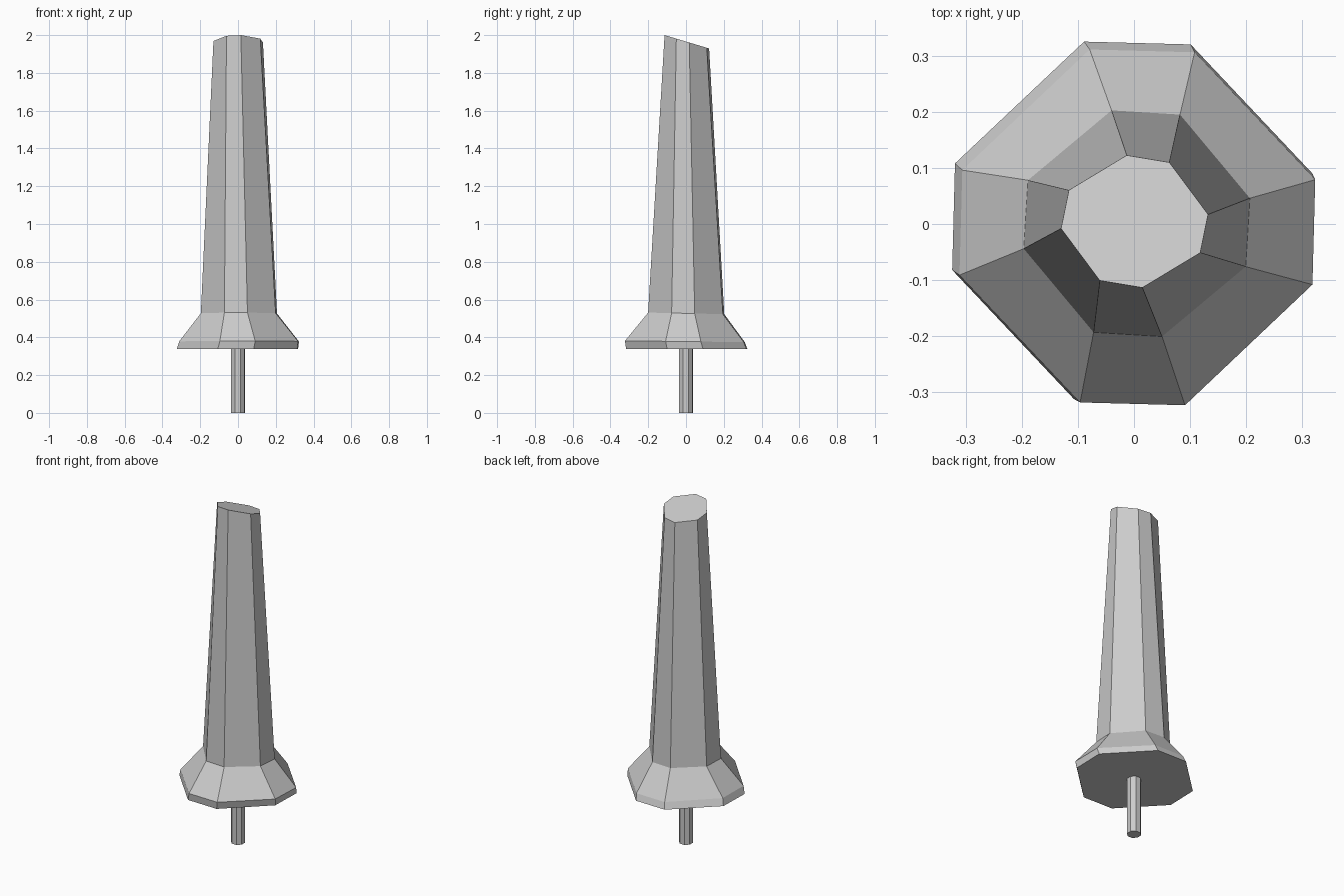
import bpy, bmesh

if "Cube" in bpy.data.objects:
    bpy.data.objects.remove(bpy.data.objects["Cube"])


def ring(a, b, z, centre=(0, 0), squash=1.0, slope=0.0):
    """Chamfered-square ring: corners a and b turned four times about the centre."""
    pts = []
    (ax, ay), (bx, by) = a, b
    for _ in range(4):
        for x, y in ((ax, ay), (bx, by)):
            py = y * squash + centre[1]
            pts.append((x + centre[0], py, z + slope * py))
        ax, ay, bx, by = ay, -ax, by, -bx
    return pts


def loft(name, rings):
    """Skin a stack of rings and cap both ends."""
    bm = bmesh.new()
    loops = [[bm.verts.new(p) for p in r] for r in rings]
    for lo, hi in zip(loops, loops[1:]):
        for i in range(len(lo)):
            j = (i + 1) % len(lo)
            bm.faces.new((lo[i], lo[j], hi[j], hi[i]))
    bm.faces.new(loops[0])
    bm.faces.new(loops[-1])
    bmesh.ops.recalc_face_normals(bm, faces=bm.faces)
    mesh = bpy.data.meshes.new(name)
    bm.to_mesh(mesh)
    bm.free()
    obj = bpy.data.objects.new(name, mesh)
    bpy.context.collection.objects.link(obj)
    return obj


# Flared foot and tapering column with a slanted top
loft("column", [
    ring((-0.086, 0.321), (0.104, 0.316), 0.338, (-0.003, 0.004)),
    ring((-0.085, 0.317), (0.102, 0.312), 0.378, (0.006, -0.006), slope=-0.01),
    ring((-0.045, 0.2015), (0.077, 0.194), 0.527, (0.005, 0.001), slope=-0.02),
    ring((-0.014, 0.131), (0.062, 0.117), 1.966, (0.001, 0.0045), 0.9, -0.3),
])

# Thin mounting pin underneath
pin_a, pin_b = (-0.014, 0.036), (0.016, 0.035)
loft("mounting_pin", [ring(pin_a, pin_b, 0.0), ring(pin_a, pin_b, 0.338)])
